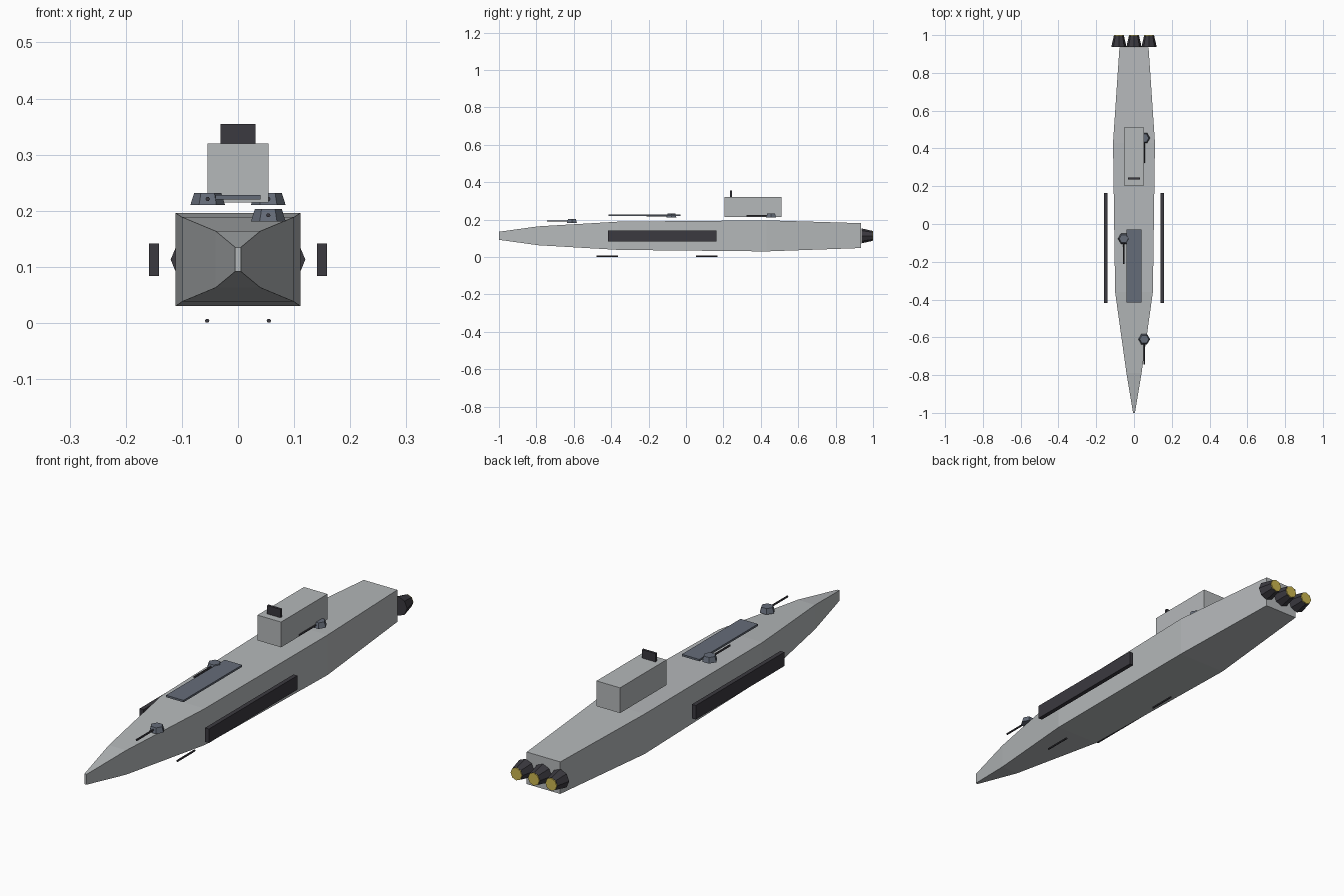
import bpy, bmesh
from math import pi
from mathutils import Matrix

cube = bpy.data.objects.get("Cube")
if cube:
    bpy.data.objects.remove(cube, do_unlink=True)


def material(name, rgb):
    m = bpy.data.materials.new(name)
    m.use_nodes = True
    m.diffuse_color = (*rgb, 1)
    m.node_tree.nodes["Principled BSDF"].inputs["Base Color"].default_value = (*rgb, 1)
    return m


HULL = material("hull grey", (0.46, 0.48, 0.49))
DARK = material("dark metal", (0.043, 0.041, 0.05))
BLUE = material("blue grey", (0.13, 0.15, 0.19))
GLOW = material("engine yellow", (0.6, 0.47, 0.08))


def finish(name, bm, mat):
    bmesh.ops.recalc_face_normals(bm, faces=bm.faces)
    mesh = bpy.data.meshes.new(name)
    bm.to_mesh(mesh)
    bm.free()
    mesh.materials.append(mat)
    ob = bpy.data.objects.new(name, mesh)
    bpy.context.collection.objects.link(ob)
    return ob


def box(name, low, high, mat):
    bm = bmesh.new()
    size = [b - a for a, b in zip(low, high)]
    mid = [(a + b) / 2 for a, b in zip(low, high)]
    bmesh.ops.create_cube(bm, size=1, matrix=Matrix.Translation(mid) @ Matrix.Diagonal((*size, 1)))
    return finish(name, bm, mat)


def cone(name, centre, r1, r2, depth, sides, mat, along_y=False):
    # r1 is the lower end, or the front end when lying along y
    bm = bmesh.new()
    turn = Matrix.Rotation(-pi / 2, 4, "X") if along_y else Matrix.Identity(4)
    bmesh.ops.create_cone(bm, cap_ends=True, segments=sides, radius1=r1, radius2=r2, depth=depth,
                          matrix=Matrix.Translation(centre) @ turn @ Matrix.Rotation(pi / 2, 4, "Z"))
    return finish(name, bm, mat)


# Hull lofted through rectangular sections: y, half width, bottom, top
sections = [(-1, 0.005, 0.092, 0.135), (-0.79, 0.04, 0.063, 0.164),
            (-0.36, 0.1, 0.038, 0.189), (0.43, 0.111, 0.03, 0.196),
            (0.935, 0.077, 0.048, 0.181)]
bm = bmesh.new()
rings = [[bm.verts.new(p) for p in ((-w, y, lo), (w, y, lo), (w, y, hi), (-w, y, hi))]
         for y, w, lo, hi in sections]
for a, b in zip(rings, rings[1:]):
    for i in range(4):
        j = (i + 1) % 4
        bm.faces.new((a[i], a[j], b[j], b[i]))
bm.faces.new(rings[0])
bm.faces.new(rings[-1])
finish("hull", bm, HULL)

# Superstructure and its bridge screen
box("superstructure", (-0.054, 0.205, 0.215), (0.054, 0.51, 0.32), HULL)
box("bridge_screen", (-0.031, 0.235, 0.318), (0.031, 0.245, 0.355), DARK)

# Deck panel and side armour
box("deck_panel", (-0.04, -0.415, 0.22), (0.04, -0.03, 0.228), BLUE)
for side, x in (("right", -0.15), ("left", 0.15)):
    box(side + "_armour", (x - 0.009, -0.418, 0.084), (x + 0.009, 0.163, 0.142), DARK)

# Gun turrets with forward barrels
for name, x, y, z in (("bow", 0.054, -0.61, 0.192), ("middle", -0.054, -0.078, 0.221),
                      ("aft", 0.054, 0.455, 0.221)):
    cone(name + "_turret", (x, y, z), 0.031, 0.024, 0.022, 6, BLUE)
    cone(name + "_barrel", (x, y - 0.07, z), 0.004, 0.004, 0.125, 6, DARK, True)

# Engine nozzles with glowing ends
for name, x in (("right", -0.08), ("centre", 0), ("left", 0.08)):
    cone(name + "_nozzle", (x, 0.967, 0.113), 0.04, 0.027, 0.058, 8, DARK, True)
    cone(name + "_engine_glow", (x, 0.998, 0.113), 0.026, 0.026, 0.004, 8, GLOW, True)

# Slim rods under the hull
cone("front_rod", (0.055, -0.42, 0.004), 0.004, 0.004, 0.115, 6, DARK, True)
cone("rear_rod", (-0.055, 0.112, 0.004), 0.004, 0.004, 0.115, 6, DARK, True)
